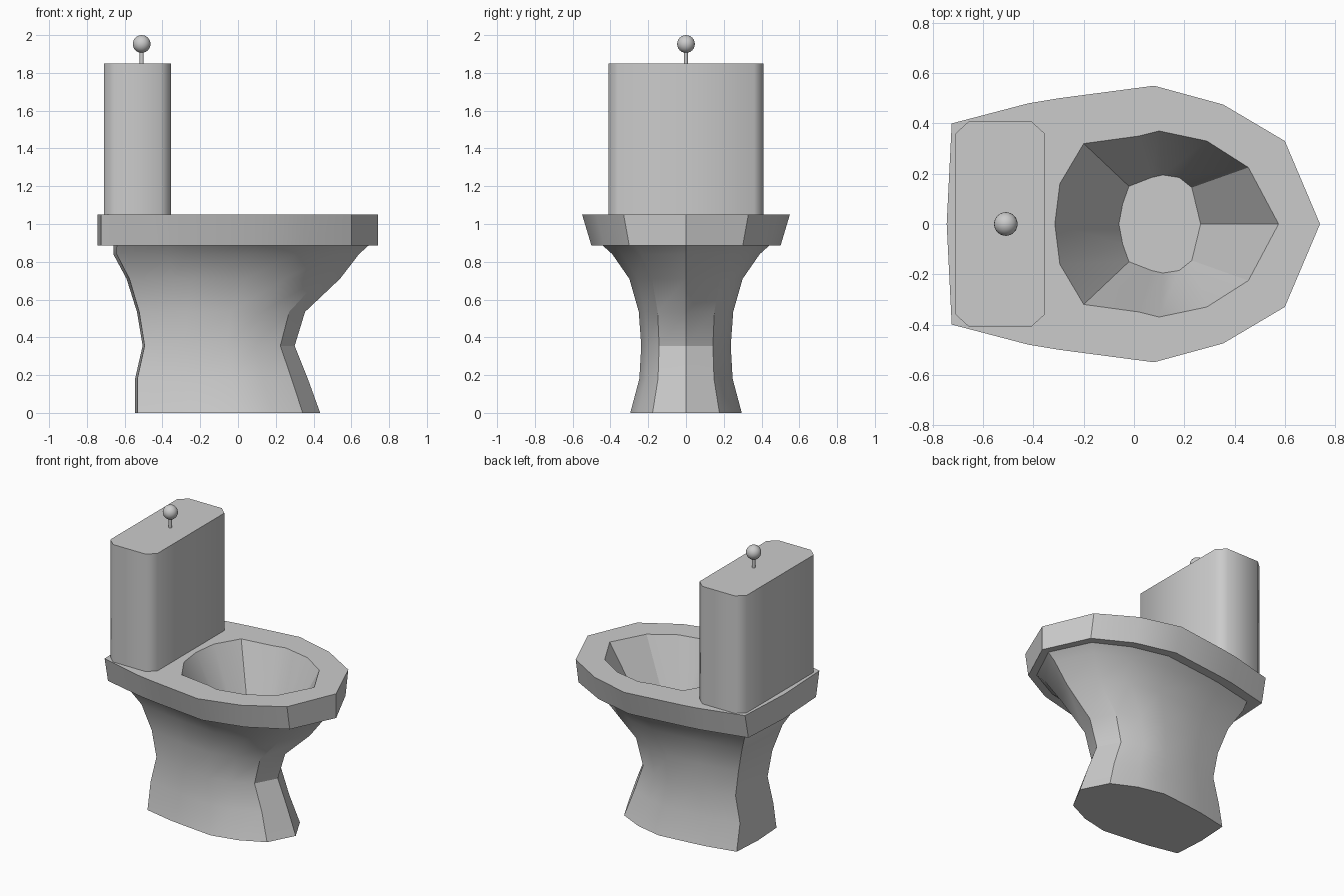
import bpy, bmesh, math

if "Cube" in bpy.data.objects:
    bpy.data.objects.remove(bpy.data.objects["Cube"])

def ring(half, z):
    """Mirror a half outline (front tip to back centre) into a closed loop."""
    pts = half + [(x, -y) for x, y in half[-2:0:-1]]
    return [(x, y, z) for x, y in pts]

def loft(name, rings, cap_start=True, cap_end=True, angle=30):
    bm = bmesh.new()
    loops = [[bm.verts.new(p) for p in r] for r in rings]
    n = len(loops[0])
    for a, b in zip(loops, loops[1:]):
        for i in range(n):
            j = (i + 1) % n
            bm.faces.new((a[i], a[j], b[j], b[i]))
    if cap_start:
        bm.faces.new(loops[0][::-1])
    if cap_end:
        bm.faces.new(loops[-1])
    mesh = bpy.data.meshes.new(name)
    bm.to_mesh(mesh)
    bm.free()
    ob = bpy.data.objects.new(name, mesh)
    bpy.context.collection.objects.link(ob)
    smooth(ob, angle)
    return ob

def smooth(ob, angle=30):
    bpy.ops.object.select_all(action='DESELECT')
    ob.select_set(True)
    bpy.context.view_layer.objects.active = ob
    bpy.ops.object.shade_smooth_by_angle(angle=math.radians(angle))

rim = [(0.74, 0), (0.60, 0.33), (0.355, 0.475), (0.08, 0.55),
       (-0.30, 0.50), (-0.42, 0.48), (-0.725, 0.40), (-0.745, 0)]
hole = [(0.575, 0), (0.455, 0.225), (0.29, 0.33), (0.10, 0.37),
        (0.02, 0.35), (-0.20, 0.32), (-0.295, 0.16), (-0.315, 0)]
drain = [(0.265, 0), (0.23, 0.145), (0.18, 0.185), (0.115, 0.195),
         (0.07, 0.185), (-0.02, 0.15), (-0.045, 0.08), (-0.06, 0)]

def fitted(x0, x1, w):
    """Rim outline rescaled to an x range and half width."""
    return [(x0 + (x + 0.745) / 1.485 * (x1 - x0), y / 0.55 * w) for x, y in rim]

# Pedestal: z, back x, front x, half width
levels = [(0, -0.545, 0.435, 0.295), (0.18, -0.545, 0.37, 0.247),
          (0.355, -0.505, 0.30, 0.237), (0.535, -0.535, 0.355, 0.25),
          (0.71, -0.59, 0.54, 0.30), (0.84, -0.66, 0.64, 0.39),
          (0.885, -0.66, 0.69, 0.44)]
stack = [ring(fitted(a, b, w), z) for z, a, b, w in levels]
loft("pedestal", stack, cap_end=False)

# Rim with the bowl sunk into it
loft("rim_and_bowl", [stack[-1],
                      ring([(x, y * 0.91) for x, y in rim], 0.885),
                      ring(rim, 1.05), ring(hole, 1.05), ring(drain, 0.56)],
     cap_start=False)

# Tank with chamfered corners
tank = [(-0.355, 0), (-0.355, 0.36), (-0.41, 0.41),
        (-0.655, 0.41), (-0.71, 0.36), (-0.71, 0)]
loft("tank", [ring(tank, 1.05), ring(tank, 1.85)], angle=50)

# Flush pull: stem and ball
bpy.ops.mesh.primitive_cylinder_add(vertices=12, radius=0.011, depth=0.09,
                                    location=(-0.51, 0, 1.885))
stem = bpy.context.object
stem.name = "flush_stem"
smooth(stem, 40)
bpy.ops.mesh.primitive_uv_sphere_add(segments=24, ring_count=12, radius=0.047,
                                     location=(-0.51, 0, 1.953))
ball = bpy.context.object
ball.name = "flush_ball"
smooth(ball, 40)
